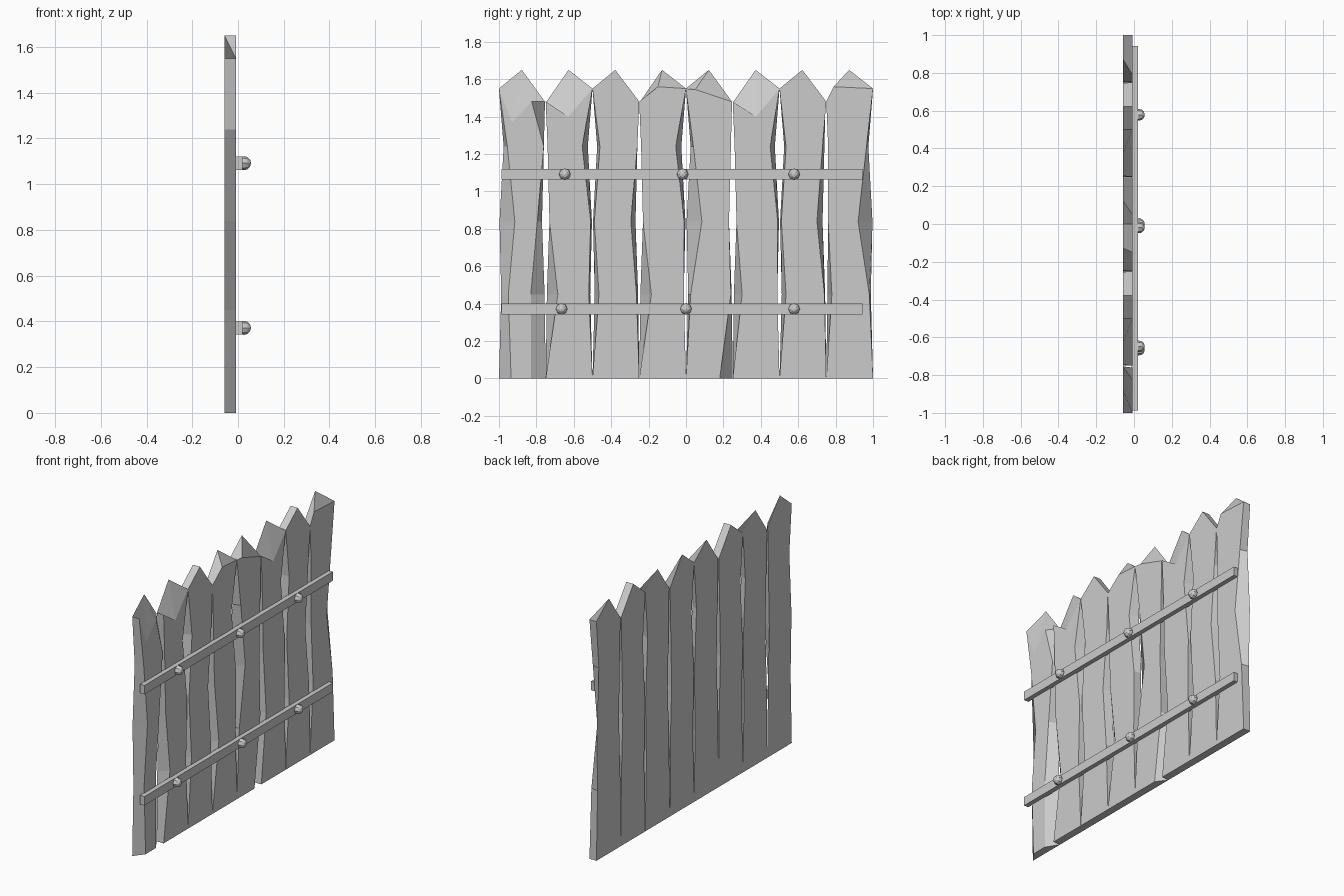
import bpy, bmesh
from math import pi

if "Cube" in bpy.data.objects:
    bpy.data.objects.remove(bpy.data.objects["Cube"])

BACK, FRONT, W = -0.058, -0.008, 0.25
LEVELS = [0, 0.45, 0.84, 1.24]
TALL_BACK = [0, 0.012, 0.003, 0.025, 0]
SHORT_BACK = [0, 0.006, 0.02, 0.01, 0.004]

# Carved front-edge insets (left, right) from foot to shoulder, and front tip (y, z)
PLANKS = [
    ([.065, .05, .085, .045, 0], [.08, .08, .045, .01, .075], (.07, 1.37)),
    ([0, .065, .02, .01, 0], [0, .02, .01, .055, 0], (.12, 1.40)),
    ([0, .035, .01, .04, 0], [0, .015, .045, .01, 0], (.122, 1.65)),
    ([0, .065, .02, .01, 0], [0, .012, .01, .055, 0], (.10, 1.56)),
    ([0, .025, .085, .04, 0], [.07, .01, .02, .01, .004], (.05, 1.545)),
    ([0, .05, .02, .01, 0], [0, .012, .01, .05, 0], (.125, 1.40)),
    ([0, .035, .01, .035, 0], [0, .01, .05, .02, 0], (.122, 1.65)),
    ([0, .03, .01, .01, 0], [0, .02, .08, .035, 0], (.04, 1.56)),
]


def finish(name, bm):
    bmesh.ops.recalc_face_normals(bm, faces=bm.faces)
    mesh = bpy.data.meshes.new(name)
    bm.to_mesh(mesh)
    bm.free()
    obj = bpy.data.objects.new(name, mesh)
    bpy.context.collection.objects.link(obj)
    return obj


def outline(left, right, zl, zr, tip):
    pts = list(zip(left, LEVELS + [zl]))
    pts.append(tip)
    pts += [(W - r, z) for r, z in zip(right, LEVELS + [zr])][::-1]
    return pts


# Pointed planks, alternately tall on the left and right
for i, (left, right, tip) in enumerate(PLANKS):
    zl, zr = (1.55, 1.48) if i % 2 == 0 else (1.48, 1.55)
    bl, br = (TALL_BACK, SHORT_BACK) if i % 2 == 0 else (SHORT_BACK, TALL_BACK)
    y0 = -1 + i * W
    bm = bmesh.new()
    back = [bm.verts.new((BACK, y0 + y, z))
            for y, z in outline(bl, br, zl, zr, (.122, 1.65))]
    front = [bm.verts.new((FRONT, y0 + y, z))
             for y, z in outline(left, right, zl, zr, tip)]
    bm.faces.new(back)
    bm.faces.new(front)
    n = len(back)
    for k in range(n):
        j = (k + 1) % n
        bm.faces.new((back[k], back[j], front[j], front[k]))
    finish(f"plank_{i + 1}", bm)

# Horizontal rails with round-headed bolts
for label, z, bolts in (("lower", .372, (-.665, 0, .578)),
                        ("upper", 1.092, (-.648, -.018, .578))):
    bpy.ops.mesh.primitive_cube_add(size=1, location=(.004, -.022, z))
    rail = bpy.context.object
    rail.name = f"{label}_rail"
    rail.scale = (.032, 1.93, .058)
    for k, y in enumerate(bolts):
        bpy.ops.mesh.primitive_uv_sphere_add(
            segments=8, ring_count=6, radius=.031,
            location=(.026, y, z), rotation=(0, pi / 2, 0))
        bpy.context.object.name = f"{label}_bolt_{k + 1}"
